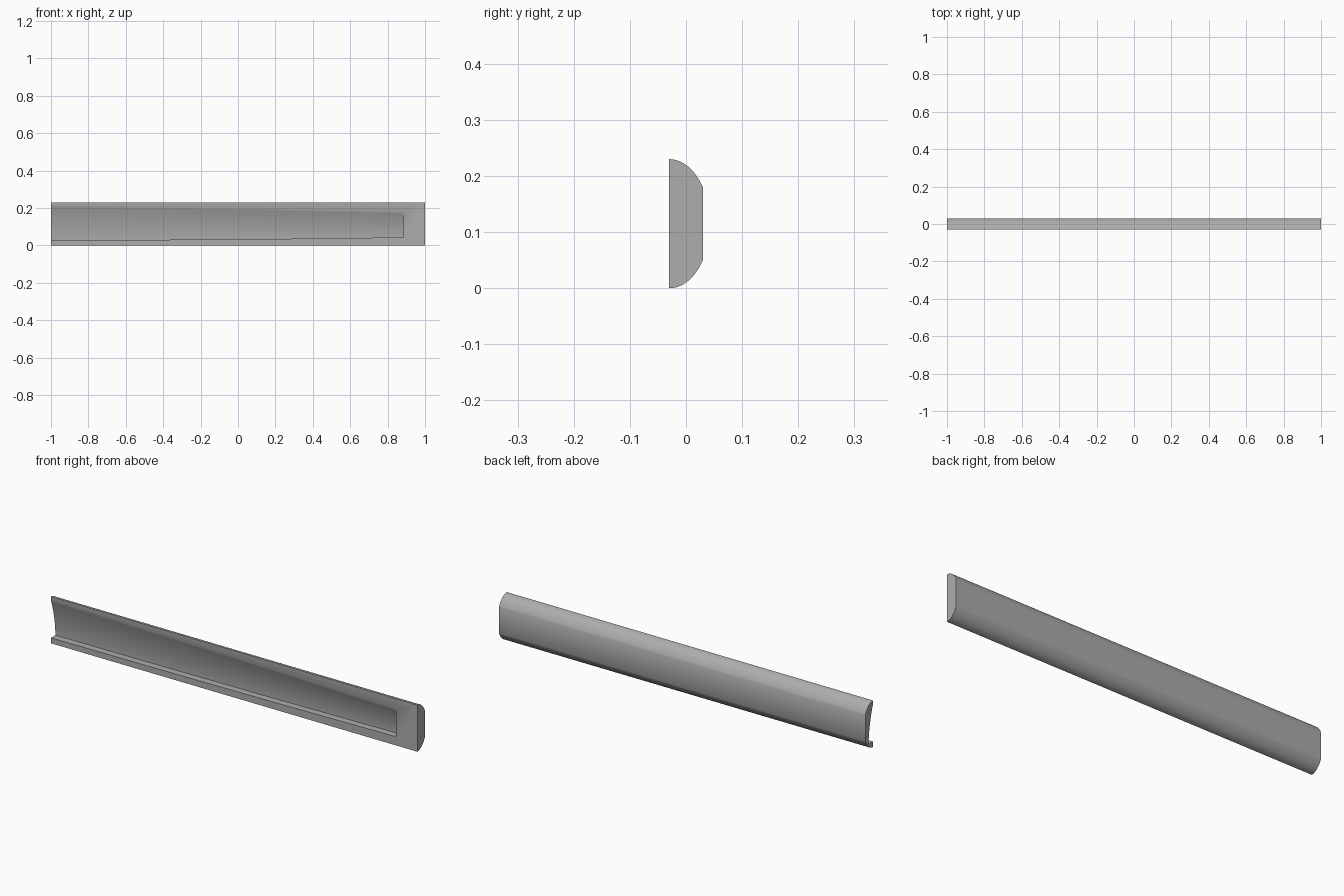
import bpy, bmesh, math

cube = bpy.data.objects.get("Cube")
if cube:
    bpy.data.objects.remove(cube, do_unlink=True)

grey = bpy.data.materials.new("plain grey")
grey.use_nodes = True
colour = (0.42, 0.42, 0.42, 1)
grey.diffuse_color = colour
grey.node_tree.nodes["Principled BSDF"].inputs["Base Color"].default_value = colour


def loft(name, sections):
    """Skin a list of matching (x, y, z) loops and cap both ends."""
    bm = bmesh.new()
    rings = [[bm.verts.new(p) for p in loop] for loop in sections]
    n = len(rings[0])
    for a, b in zip(rings, rings[1:]):
        for i in range(n):
            j = (i + 1) % n
            bm.faces.new((a[i], a[j], b[j], b[i]))
    bm.faces.new(rings[0])
    bm.faces.new(rings[-1])
    bmesh.ops.recalc_face_normals(bm, faces=bm.faces)
    mesh = bpy.data.meshes.new(name)
    bm.to_mesh(mesh)
    bm.free()
    mesh.materials.append(grey)
    obj = bpy.data.objects.new(name, mesh)
    bpy.context.collection.objects.link(obj)
    return obj


# Outer shell: half an ellipse with its back cut flat
FRONT, DEPTH, HALF = -0.03, 0.06, 0.115
end_angle = math.acos(0.065 / HALF)
semi = DEPTH / math.sin(end_angle)
STEPS = 16
arc = [(FRONT + semi * math.sin(end_angle * i / STEPS),
        HALF * math.cos(end_angle * i / STEPS)) for i in range(STEPS + 1)]
outline = [(y, HALF + z) for y, z in arc] + [(y, HALF - z) for y, z in reversed(arc)]
shell = loft("scabbard_half", [[(x, y, z) for y, z in outline] for x in (-1, 1)])


# Blade channel: flat ledge below, hollow curve rising to the front edge
def channel(x, low, high, depth=0.034):
    loop = [(x, FRONT - 0.03, low)]
    for i in range(STEPS + 1):
        t = i / STEPS
        loop.append((x, FRONT + depth * (1 - t ** 1.8), low + (high - low) * t))
    loop.append((x, FRONT - 0.03, high))
    return loop


stations = [(-1.05, 0.027, 0.213), (-0.4, 0.03, 0.205),
            (0.23, 0.035, 0.194), (0.885, 0.043, 0.178)]
cutter = loft("channel_cutter", [channel(*s) for s in stations])
cutter.hide_render = True

# Carve the channel and keep the result as plain mesh
cut = shell.modifiers.new("channel", 'BOOLEAN')
cut.operation = 'DIFFERENCE'
cut.solver = 'EXACT'
cut.object = cutter
bpy.ops.object.select_all(action='DESELECT')
shell.select_set(True)
bpy.context.view_layer.objects.active = shell
bpy.ops.object.modifier_apply(modifier=cut.name)
bpy.data.objects.remove(cutter, do_unlink=True)
bpy.ops.object.shade_smooth_by_angle(angle=math.radians(30))
